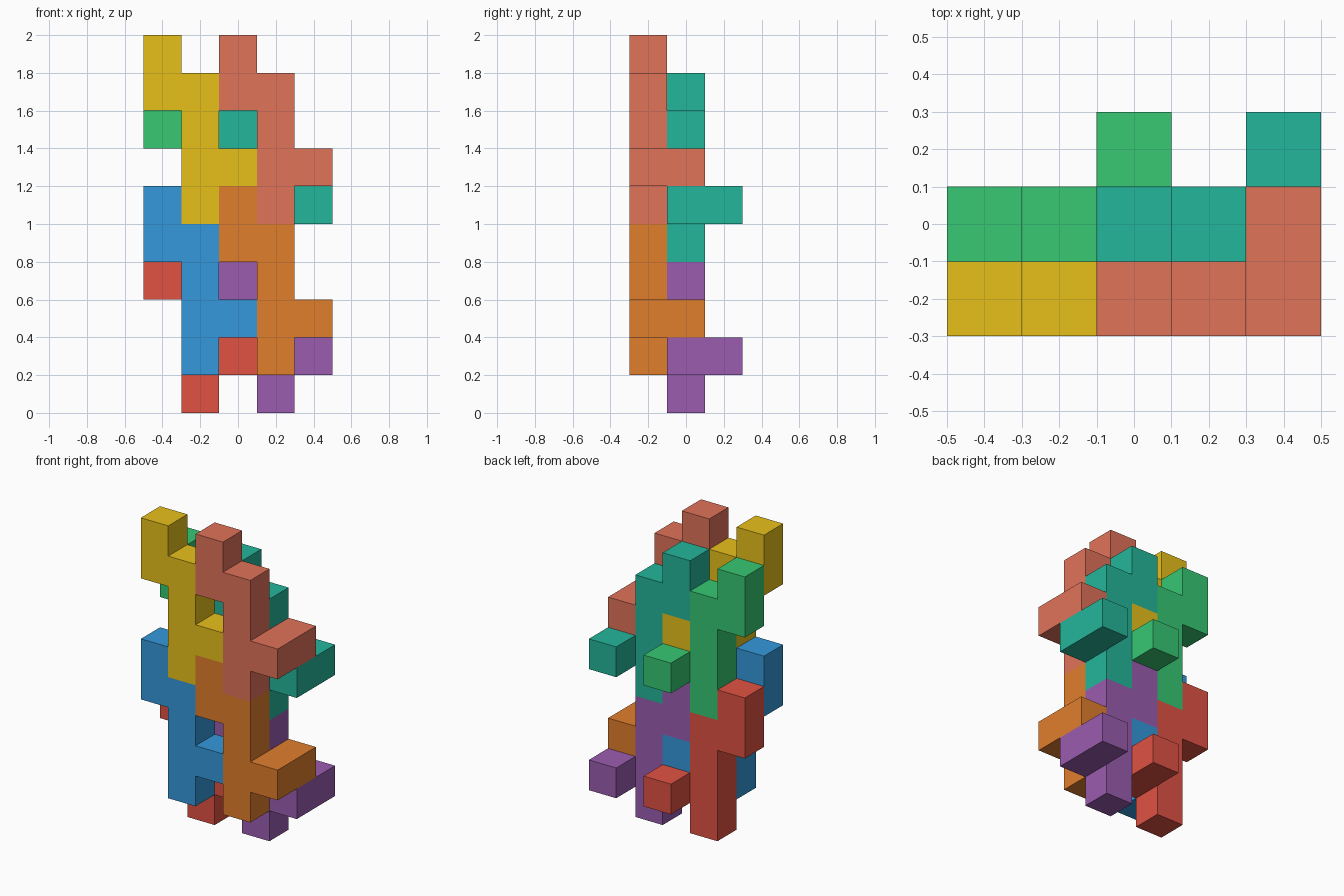
import bpy, bmesh
from mathutils import Vector

if "Cube" in bpy.data.objects:
    bpy.data.objects.remove(bpy.data.objects["Cube"])

U = 0.2  # cube size
# one interlocking piece: eight cubes as (column, depth, level)
PIECE = [(0, 0, 5), (0, 0, 4), (1, 0, 4), (1, 0, 3), (1, 0, 2),
         (1, 0, 1), (2, 0, 2), (2, 1, 2)]


def linear(c):
    return c / 12.92 if c <= 0.04045 else ((c + 0.055) / 1.055) ** 2.4


def make_piece(name, shift, rgb):
    cells = {tuple(a + b for a, b in zip(c, shift)) for c in PIECE}
    bm = bmesh.new()
    for i, j, k in cells:
        centre = Vector(((i - 2) * U, (j - 1) * U, (k + 0.5) * U))
        verts = bmesh.ops.create_cube(bm, size=U)["verts"]
        bmesh.ops.translate(bm, vec=centre, verts=verts)
    # drop the walls between neighbouring cubes, then join the shell
    bm.normal_update()
    inner = []
    for f in bm.faces:
        centre = f.calc_center_median()
        sides = [centre + f.normal * s * U / 2 for s in (-1, 1)]
        keys = [(round(p.x / U) + 2, round(p.y / U) + 1, round(p.z / U - 0.5)) for p in sides]
        if all(key in cells for key in keys):
            inner.append(f)
    bmesh.ops.delete(bm, geom=inner, context='FACES')
    bmesh.ops.remove_doubles(bm, verts=bm.verts, dist=0.001)
    bmesh.ops.recalc_face_normals(bm, faces=bm.faces)
    mesh = bpy.data.meshes.new(name)
    bm.to_mesh(mesh)
    bm.free()
    mat = bpy.data.materials.new(name + "_colour")
    mat.diffuse_color = [linear(c / 255) for c in rgb] + [1]
    mat.use_nodes = True
    mat.node_tree.nodes["Principled BSDF"].inputs["Base Color"].default_value = mat.diffuse_color
    mesh.materials.append(mat)
    bpy.context.collection.objects.link(bpy.data.objects.new(name, mesh))


# lower and upper tiers, each with two front and two back pieces
TIERS = [("lower", 0, [(52, 152, 219), (225, 126, 44), (225, 82, 67), (155, 92, 176)]),
         ("upper", 4, [(232, 192, 26), (225, 115, 90), (55, 200, 115), (36, 182, 155)])]
for tier, lift, colours in TIERS:
    n = 0
    for row, depth in (("front", 0), ("back", 1)):
        for side, column in (("left", 0), ("right", 2)):
            make_piece(f"{tier}_{row}_{side}_piece", (column, depth, lift - depth), colours[n])
            n += 1
